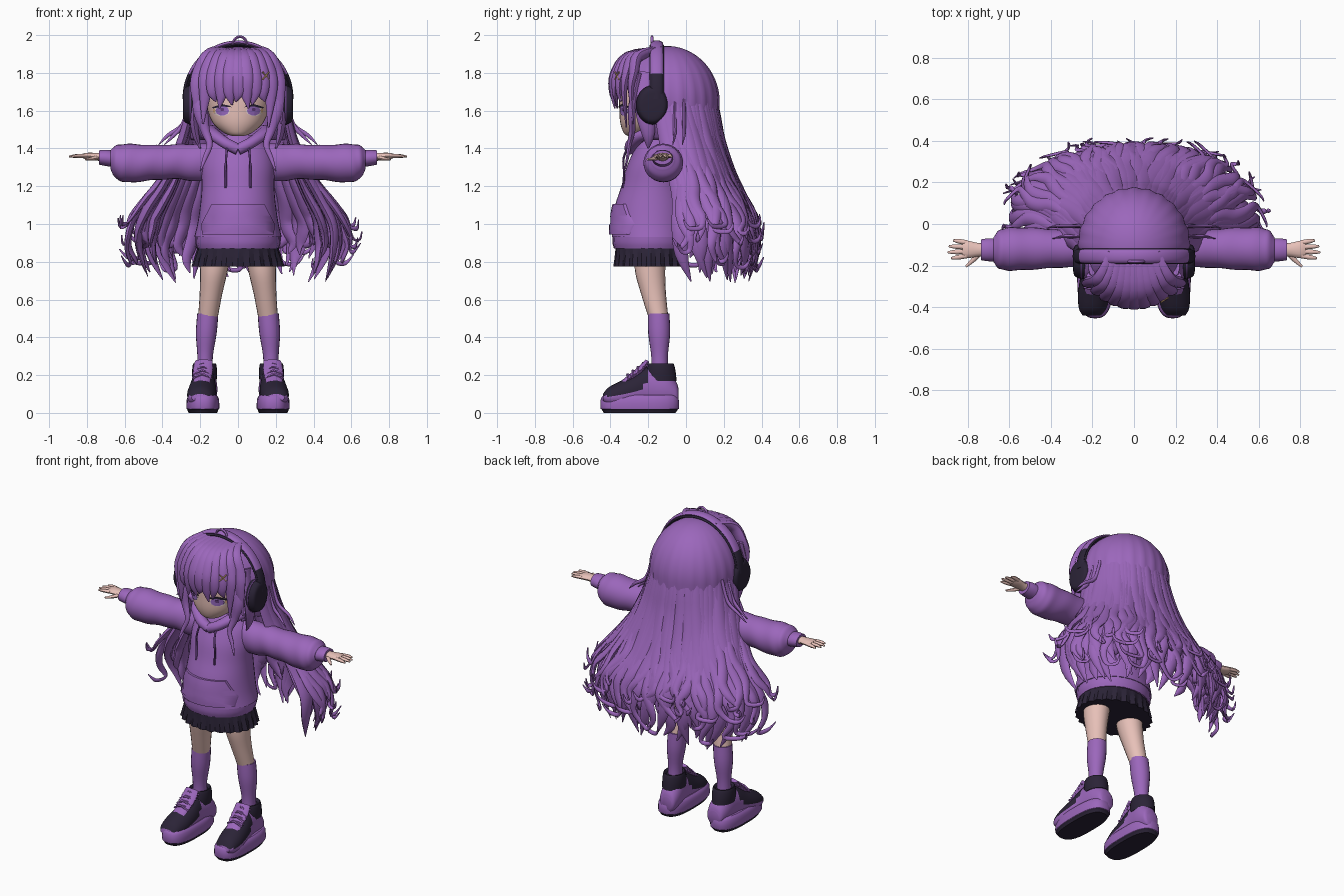
import bpy, bmesh, math, random
from mathutils import Vector
from mathutils.bvhtree import BVHTree

if "Cube" in bpy.data.objects:
    bpy.data.objects.remove(bpy.data.objects["Cube"])
random.seed(4)
pi, cos, sin = math.pi, math.cos, math.sin
X, Y, Z = Vector((1, 0, 0)), Vector((0, 1, 0)), Vector((0, 0, 1))

def material(name, rgb):
    m = bpy.data.materials.new(name)
    m.diffuse_color = (*rgb, 1)
    m.use_nodes = True
    m.node_tree.nodes["Principled BSDF"].inputs["Base Color"].default_value = m.diffuse_color
    return m

PURPLE = material("purple", (0.33, 0.135, 0.50))
DEEP = material("deep_purple", (0.12, 0.045, 0.20))
DARK = material("dark_cloth", (0.024, 0.017, 0.038))
SKIN = material("skin", (0.80, 0.53, 0.48))
WHITE = material("eye_white", (0.80, 0.66, 0.66))
IRIS = material("iris", (0.32, 0.15, 0.55))
GOLD = material("gold", (0.70, 0.42, 0.22))

def spline(pts, n):
    """Smooth curve through points that carry their radii along."""
    out = []
    for i in range(len(pts) - 1):
        p0, p1, p2 = pts[max(i - 1, 0)], pts[i], pts[i + 1]
        p3 = pts[min(i + 2, len(pts) - 1)]
        for j in range(n):
            t = j / n
            out.append([0.5 * (2*b + (c - a)*t + (2*a - 5*b + 4*c - d)*t*t + (3*b - a - 3*c + d)*t**3)
                        for a, b, c, d in zip(p0, p1, p2, p3)])
    return out + [list(pts[-1])]

def tube(bm, pts, ref, axis=None, sides=12, sub=4, mod=None):
    """Elliptic sweep; each point is x, y, z, side radius, ref radius."""
    P = spline(pts, sub)
    rings = []
    for i, p in enumerate(P):
        t = axis
        if t is None:
            t = (Vector(P[min(i + 1, len(P) - 1)][:3]) - Vector(P[max(i - 1, 0)][:3])).normalized()
        side = t.cross(ref).normalized()
        nor = side.cross(t).normalized()
        ring = []
        for k in range(sides):
            a = 2 * pi * k / sides
            m = mod(a, i / (len(P) - 1)) if mod else 1
            ring.append(bm.verts.new(Vector(p[:3]) + side * (cos(a) * max(p[3], .001) * m)
                                     + nor * (sin(a) * max(p[4], .001) * m)))
        rings.append(ring)
    for r, q in zip(rings, rings[1:]):
        for k in range(sides):
            bm.faces.new((r[k], r[(k + 1) % sides], q[(k + 1) % sides], q[k]))
    bm.faces.new(rings[0])
    bm.faces.new(rings[-1])

def finish(name, bm, mats, mirror=False, rule=None, thick=0, angle=45):
    if mirror:
        d = bmesh.ops.duplicate(bm, geom=bm.verts[:] + bm.edges[:] + bm.faces[:])["geom"]
        for v in d:
            if isinstance(v, bmesh.types.BMVert):
                v.co.x *= -1
    bmesh.ops.recalc_face_normals(bm, faces=bm.faces[:])
    if rule:
        for f in bm.faces:
            f.material_index = rule(f.calc_center_median(), f.normal)
    me = bpy.data.meshes.new(name)
    tree = BVHTree.FromBMesh(bm)
    bm.to_mesh(me)
    bm.free()
    for m in mats:
        me.materials.append(m)
    ob = bpy.data.objects.new(name, me)
    bpy.context.collection.objects.link(ob)
    if thick:
        s = ob.modifiers.new("thickness", 'SOLIDIFY')
        s.thickness, s.offset = thick, -1
    bpy.ops.object.select_all(action='DESELECT')
    ob.select_set(True)
    bpy.context.view_layer.objects.active = ob
    bpy.ops.object.shade_smooth_by_angle(angle=math.radians(angle))
    return tree

def part(name, pts, ref, mats, mirror=False, rule=None, angle=45, **kw):
    bm = bmesh.new()
    tube(bm, pts, ref, **kw)
    return finish(name, bm, mats, mirror, rule, angle=angle)

def plate(name, outline, tree, off, mat, mirror=False):
    """Front plate wrapped onto the surface behind it."""
    n = len(outline)
    line = [tuple(a + (b - a) * j / 6 for a, b in zip(outline[i], outline[(i + 1) % n]))
            for i in range(n) for j in range(6)]
    cx, cz = (sum(p[i] for p in line) / len(line) for i in (0, 1))
    bm = bmesh.new()
    rings = []
    for k, o in ((1, -.002), (1, off), (.75, off), (.5, off), (.25, off)):
        r = []
        for x, z in line:
            q = Vector((cx + (x - cx) * k, -1, cz + (z - cz) * k))
            hit = tree.ray_cast(q, Y)[0]
            r.append(bm.verts.new((q.x, (hit.y if hit else -.2) - o, q.z)))
        rings.append(r)
    for r, q in zip(rings, rings[1:]):
        for k in range(len(line)):
            j = (k + 1) % len(line)
            bm.faces.new((r[k], r[j], q[j], q[k]))
    bm.faces.new(rings[-1])
    finish(name, bm, [mat], mirror)

# head and neck
face = part("head", [(0, -.285, 1.465, .025, .02), (0, -.258, 1.48, .07, .07), (0, -.225, 1.53, .13, .122),
                     (0, -.203, 1.6, .16, .15), (0, -.19, 1.7, .18, .16), (0, -.17, 1.82, .15, .14)],
            Y, [SKIN], axis=Z, sides=32)
part("neck", [(0, -.17, 1.36, .06, .06), (0, -.18, 1.52, .055, .055)], Y, [SKIN], axis=Z)

# eyes
def oval(cx, cz, rx, rz):
    return [(cx + rx * cos(a * pi / 5), cz + rz * sin(a * pi / 5)) for a in range(10)]
plate("eye_whites", oval(.087, 1.598, .046, .027), face, .002, WHITE, True)
plate("irises", oval(.083, 1.6, .036, .026), face, .004, IRIS, True)
plate("eye_corners", oval(.126, 1.6, .006, .013), face, .004, GOLD, True)
plate("pupils", oval(.083, 1.606, .010, .009), face, .006, DEEP, True)
plate("eyelashes", [(.035, 1.618), (.08, 1.626), (.13, 1.612), (.138, 1.618), (.085, 1.635), (.04, 1.625)],
      face, .007, DARK, True)

# hoodie body, hem, pocket
hoodie = part("hoodie_body", [(0, -.185, .93, .232, .208), (0, -.185, 1.0, .215, .205), (0, -.18, 1.1, .2, .195),
                              (0, -.17, 1.2, .192, .172), (0, -.155, 1.3, .195, .16), (0, -.145, 1.38, .18, .135),
                              (0, -.145, 1.43, .14, .11), (0, -.15, 1.47, .09, .08)],
              Y, [PURPLE], axis=Z, sides=40)
part("hoodie_hem", [(0, -.185, .87, .215, .195), (0, -.185, .9, .224, .203), (0, -.185, .94, .226, .203)],
     Y, [PURPLE], axis=Z, sides=72, mod=lambda a, t: 1 + .006 * cos(36 * a))
plate("pocket", [(-.19, .945), (.19, .945), (.195, 1.0), (.14, 1.105), (-.14, 1.105), (-.195, 1.0)],
      hoodie, .016, PURPLE)

# hood collar and drawstrings
part("hood", [(0, -.295, 1.395, .03, .03), (.06, -.285, 1.425, .035, .03), (.125, -.23, 1.47, .04, .03),
              (.15, -.14, 1.49, .045, .035), (.1, -.04, 1.47, .06, .045), (0, -.01, 1.44, .08, .05)],
     Z, [PURPLE], True)
part("drawstrings", [(.055, -.3, 1.42, .006, .006), (.063, -.33, 1.35, .006, .006), (.065, -.328, 1.27, .006, .006),
                     (.065, -.333, 1.19, .006, .006)], Y, [DEEP], True, sides=8)

# sleeves with soft folds, cuffs
part("sleeves", [(.08, -.135, 1.34, .07, .09), (.2, -.125, 1.325, .085, .1), (.32, -.12, 1.33, .088, .092),
                 (.45, -.118, 1.325, .098, .093), (.58, -.12, 1.322, .104, .102), (.645, -.122, 1.328, .094, .088),
                 (.675, -.124, 1.34, .06, .05)],
     Z, [PURPLE], True, axis=X, sides=28, sub=6, mod=lambda a, t: 1 + .018 * sin(38 * t + 2 * sin(a)))
part("cuffs", [(.66, -.124, 1.345, .055, .043), (.7, -.124, 1.35, .055, .043), (.735, -.124, 1.352, .05, .038)],
     Z, [PURPLE], True, axis=X, sides=24)

# hands
bm = bmesh.new()
tube(bm, [(.71, -.124, 1.353, .03, .024), (.755, -.124, 1.357, .034, .02), (.8, -.122, 1.36, .042, .017),
          (.825, -.122, 1.36, .038, .011)], Z, axis=X)
for i in range(4):
    y, L = -.153 + .021 * i, (.065, .08, .075, .055)[i]
    d = (i - 1.5) * .005
    tube(bm, [(.805, y, 1.36, .012, .011), (.81 + L * .6, y + d, 1.36, .011, .01), (.815 + L, y + d * 1.5, 1.357, .005, .005)],
         Z, sides=8)
tube(bm, [(.745, -.145, 1.352, .013, .012), (.775, -.175, 1.345, .011, .01), (.808, -.205, 1.342, .005, .005)], Z, sides=8)
finish("hands", bm, [SKIN], True)

# pleated skirt
part("skirt", [(0, -.185, .9, .205, .185), (0, -.185, .84, .222, .188), (0, -.185, .775, .238, .193)],
     Y, [DARK], axis=Z, sides=96, angle=20, mod=lambda a, t: 1 + .035 * t * cos(24 * a))

# legs and socks
part("legs", [(.115, -.19, .88, .085, .085), (.128, -.19, .75, .073, .08), (.143, -.172, .63, .06, .066),
              (.16, -.145, .5, .052, .052)], Y, [SKIN], True, axis=Z, sides=20)
part("socks", [(.16, -.145, .525, .056, .057), (.168, -.142, .42, .055, .058), (.174, -.14, .3, .041, .044),
               (.175, -.14, .2, .042, .046)], Y, [PURPLE], True, axis=Z, sides=20)

# shoes: soles, uppers, ankle collars, laces
sx = lambda y: .177 + (-y - .14) * .08
def foot(a, t):
    return 1 / (abs(cos(a)) ** 2.8 + abs(sin(a)) ** 2.8) ** (1 / 2.8)
part("shoe_soles", [(.186, -.245, 0, .075, .19), (.186, -.245, .02, .084, .203), (.186, -.245, .026, .087, .208),
                    (.186, -.245, .075, .085, .206), (.186, -.245, .095, .072, .19)],
     Y, [PURPLE, DARK], True, lambda c, n: int(c.z < .019), axis=Z, sides=36, sub=2, mod=foot)
part("shoe_uppers", [(sx(y), y, z, a, b) for y, z, a, b in
     ((-.44, .08, .045, .02), (-.41, .085, .065, .05), (-.35, .095, .076, .072), (-.28, .11, .074, .09),
      (-.2, .13, .066, .115), (-.11, .125, .066, .105), (-.055, .1, .055, .07), (-.04, .09, .04, .04))],
     Z, [PURPLE, DARK], True, lambda c, n: int(c.z > .09 + max(0, c.y + .35) * .4 and c.y < -.2), axis=-Y, sides=24, sub=6)
part("shoe_collars", [(.177, -.135, .17, .064, .085), (.177, -.135, .22, .066, .08), (.177, -.135, .262, .06, .068),
                      (.177, -.135, .25, .045, .05)], Y, [DARK], True, axis=Z, sides=24)
part("shoe_tongues", [(.192, -.335, .158, .042, .014), (.186, -.25, .222, .052, .018), (.182, -.205, .275, .046, .012)],
     Z, [PURPLE], True)
bm = bmesh.new()
for i in range(4):
    y, z = -.305 + .027 * i, .2 + .02 * i
    for s in (-1, 1):
        tube(bm, [(sx(y) - .05 * s, y, z - .02, .006, .006), (sx(y), y - .005, z + .004, .006, .006),
                  (sx(y) + .05 * s, y + .02, z - .012, .006, .006)], Z, sides=6)
finish("laces", bm, [PURPLE], True)

# headphones
def arc(rx, rz, a, b):
    return [(rx * cos(k * pi / 12), -.155, 1.66 + rz * sin(k * pi / 12), a, b) for k in range(13)]
part("headphone_band", arc(.283, .3, .012, .032), Y, [PURPLE, DARK], rule=lambda c, n: int(c.z < 1.8))
part("headphone_padding", arc(.274, .287, .01, .038), Y, [DARK])
part("ear_cups", [(.2, -.178, 1.63, .07, .085), (.22, -.178, 1.63, .084, .1), (.255, -.178, 1.63, .086, .103),
                  (.285, -.178, 1.63, .072, .088), (.292, -.178, 1.63, .05, .06)], Z, [DARK], True, axis=X, sides=28)
part("ear_cup_rims", [(.25, -.178, 1.63, .088, .105), (.257, -.178, 1.63, .088, .105)], Z, [DEEP], True, axis=X, sides=28)

# hair cap, open over the face, with combed grooves and straight back
bm = bmesh.new()
bmesh.ops.create_uvsphere(bm, u_segments=96, v_segments=40, radius=1)
for v in bm.verts:
    k = 1 + .012 * cos(24 * math.atan2(v.co.y, v.co.x)) * (1 - abs(v.co.z))
    if v.co.z < 0:
        blend = min(1, max(0, v.co.y * 4))
        k *= 1 + blend * (1 / math.sqrt(1 - max(v.co.z, -.8) ** 2) - 1)
    v.co = Vector((v.co.x * .268 * k, -.1 + v.co.y * .275 * k, 1.65 + v.co.z * .292))
cut = [f for f in bm.faces if f.calc_center_median().z < 1.45 or
       (f.calc_center_median().z < 1.72 and f.calc_center_median().y < -.2)]
bmesh.ops.delete(bm, geom=cut, context='FACES')
finish("hair_cap", bm, [PURPLE], thick=.02)

# long back hair: a curved sheet that widens, then gathers at the ends
DIMS = [(.6, .42, .09, .30), (.75, .48, .07, .345), (.9, .535, .05, .375), (1.03, .515, .04, .365), (1.2, .415, .01, .275),
        (1.4, .325, -.05, .205), (1.6, .278, -.09, .182), (1.8, .23, -.1, .135), (1.95, .06, -.1, -.04)]
def hair(th, z, k=1):
    for lo, hi in zip(DIMS, DIMS[1:]):
        if z <= hi[0]:
            break
    t = (z - lo[0]) / (hi[0] - lo[0])
    rx, ys, yb = (a + (b - a) * t for a, b in zip(lo[1:], hi[1:]))
    return (rx * k * cos(th), ys + (yb - ys) * k * sin(th), z)
bm = bmesh.new()
N, M = 120, 22
grid = [[bm.verts.new(hair(pi * i / N, 1.7 + (.92 + .05 * cos(20 * pi * i / N) - 1.7) * j / M,
                           .96 + (.02 + .03 * cos(26 * pi * i / N)) * j / M)) for j in range(M + 1)] for i in range(N + 1)]
for a, b in zip(grid, grid[1:]):
    for j in range(M):
        bm.faces.new((a[j], a[j + 1], b[j + 1], b[j]))
finish("back_hair", bm, [PURPLE], thick=.04)

# long locks: outer layer, inner layer and flared curls that spread to the sides
def locks(name, count, top, ends, k0, k1, width, hook):
    bm = bmesh.new()
    for i in range(count):
        th = -.12 + (pi + .24) * (i + random.uniform(-.3, .3)) / (count - 1)
        end, ph, turn = random.uniform(*ends), random.uniform(0, 6), random.uniform(-.12, .12)
        flare = k1 + (.1 * abs(cos(th)) if hook else 0)
        pts = []
        for s in range(9):
            f = s / 8
            w = width * (.4, .6, .75, .9, 1, 1, .9, .65, .4 if hook else .06)[s]
            p = hair(th + .1 * f * f * sin(ph + 1.3 * s) + turn * f * f, top + (end - top) * f, k0 + (flare - k0) * f)
            pts.append((*p, w, w * .5))
        if hook:
            pts.append((*hair(th + 2 * turn, end - .005, flare + .06), width * .35, width * .2))
            pts.append((*hair(th + 2.6 * turn, end + .04, flare + .1), .003, .003))
        tube(bm, pts, Vector((cos(th), sin(th), .35)), sides=8)
    finish(name, bm, [PURPLE])
locks("outer_locks", 34, 1.86, (.68, .84), .88, 1.03, .055, False)
locks("inner_locks", 18, 1.3, (.72, .9), .82, .88, .045, False)
locks("curled_locks", 40, 1.4, (.76, 1.02), .96, 1.05, .034, True)

# fringe and face-framing locks
bm = bmesh.new()
for i in range(11):
    x = -.21 + .042 * i
    y = -.392 + 2.3 * x * x
    tip = 1.63 + .018 * (i % 3 - 1) - (.1 if abs(x) > .16 else 0)
    tube(bm, [(x * .45, -.14, 1.922, .036, .014), (x * .72, y * .5 - .11, 1.885, .046, .03),
              (x * .95, y + .012, 1.79, .046, .026), (x * 1.03, y, 1.7, .034, .016),
              (x * 1.03 + .012 * (-1) ** i, y + .012, tip, .004, .004)], -Y + Z * .5, sides=10)
finish("fringe", bm, [PURPLE])
bm = bmesh.new()
tube(bm, [(.2, -.25, 1.8, .03, .02), (.2, -.285, 1.62, .04, .022), (.175, -.285, 1.5, .025, .018),
          (.15, -.3, 1.42, .016, .012), (.175, -.31, 1.35, .012, .008), (.2, -.325, 1.28, .003, .003)], -Y, sides=10)
tube(bm, [(.2, -.2, 1.8, .05, .02), (.235, -.22, 1.62, .05, .02), (.225, -.2, 1.48, .035, .02),
          (.2, -.2, 1.4, .004, .004)], X, sides=10)
for y, o in ((-.06, 0), (-.01, .03)):
    tube(bm, [(.25, y, 1.66, .01, .008), (.29, y, 1.53, .012, .01), (.34 + o, y, 1.47, .01, .008),
              (.39 + o, y - .01, 1.42, .002, .002)], Y, sides=8)
finish("side_locks", bm, [PURPLE], True)

# stray loop on the crown and hair clip
part("crown_loop", [(-.03, -.18, 1.94, .007, .007), (-.02, -.18, 1.975, .007, .007), (.01, -.18, 1.992, .007, .007),
                    (.04, -.18, 1.975, .007, .007), (.055, -.18, 1.93, .005, .005)], Y, [PURPLE], sides=8)
bm = bmesh.new()
for s in (-1, 1):
    tube(bm, [(.13, -.376, 1.785 + .02 * s, .004, .004), (.165, -.354, 1.785 - .02 * s, .004, .004)], -Y, sides=6)
finish("hair_clip", bm, [GOLD])
